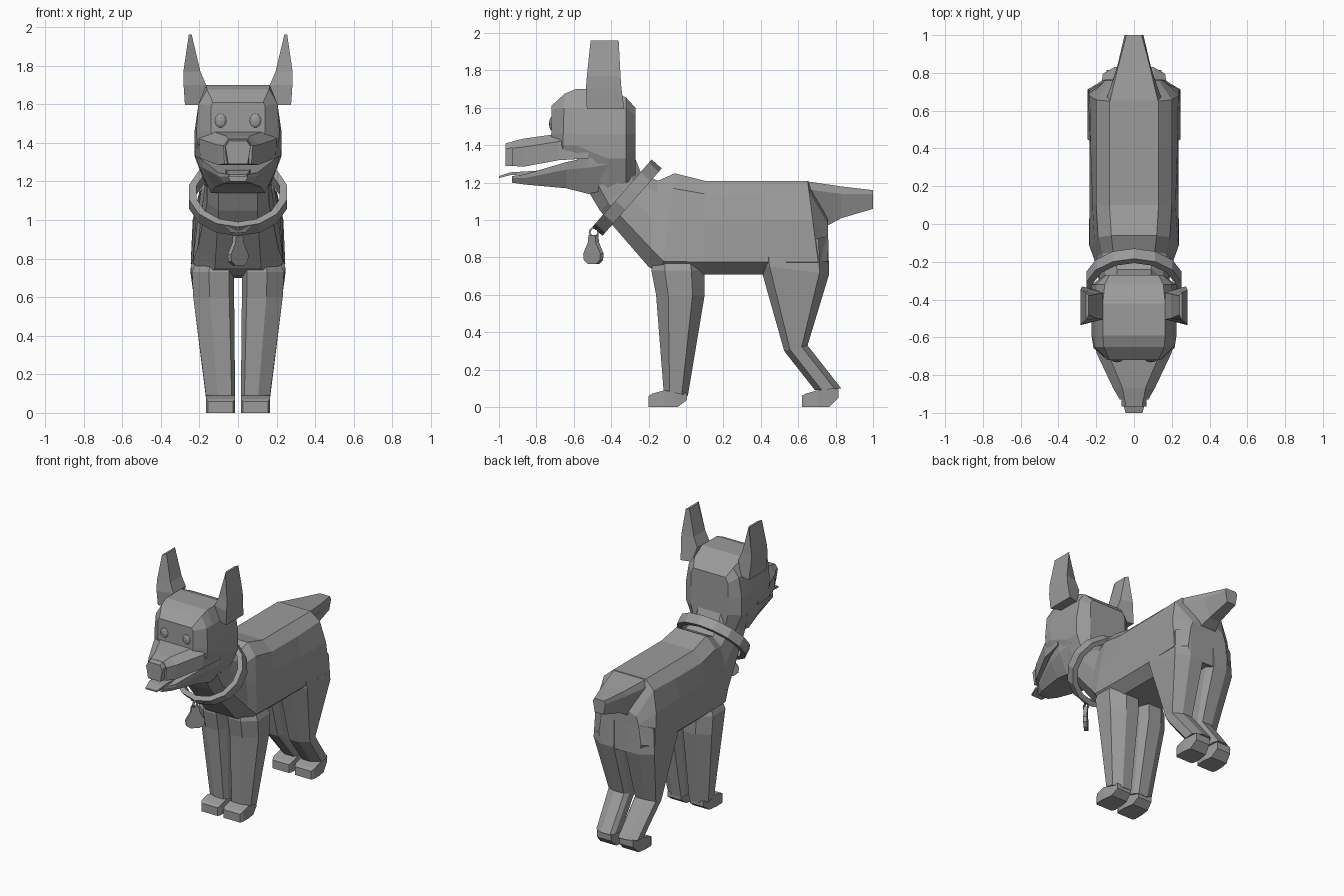
import bpy, bmesh, math
from mathutils import Vector, Matrix

if "Cube" in bpy.data.objects:
    bpy.data.objects.remove(bpy.data.objects["Cube"])

grey = bpy.data.materials.new("plain grey")
grey.diffuse_color = (0.33, 0.33, 0.33, 1)
grey.use_nodes = True
grey.node_tree.nodes["Principled BSDF"].inputs["Base Color"].default_value = grey.diffuse_color


def finish(name, bm):
    bmesh.ops.recalc_face_normals(bm, faces=bm.faces)
    me = bpy.data.meshes.new(name)
    bm.to_mesh(me)
    bm.free()
    me.materials.append(grey)
    ob = bpy.data.objects.new(name, me)
    bpy.context.collection.objects.link(ob)
    return ob


def loft(name, rings, closed=False, mirror=False):
    """Skin a list of equal-length rings of points."""
    bm = bmesh.new()
    vs = [[bm.verts.new(p) for p in r] for r in rings]
    n = len(vs[0])
    pairs = list(zip(vs, vs[1:])) + ([(vs[-1], vs[0])] if closed else [])
    for a, b in pairs:
        for i in range(n):
            j = (i + 1) % n
            bm.faces.new((a[i], a[j], b[j], b[i]))
    if not closed:
        bm.faces.new(vs[0])
        bm.faces.new(vs[-1])
    ob = finish(name, bm)
    if mirror:
        m = ob.modifiers.new("mirror", "MIRROR")
        m.use_mirror_merge = False
    return ob


def section(y_top, y_bot, half):
    """Symmetric ring from half profile (x, z), top to bottom, leaning in y."""
    zt, zb = half[0][1], half[-1][1]
    pts = [(x, y_bot + (y_top - y_bot) * (z - zb) / (zt - zb), z) for x, z in half]
    return pts + [(-x, y, z) for x, y, z in reversed(pts)]


def limb_ring(yf, zf, yb, zb, x0, x1, cy=0.25, cx=0.4):
    """Chamfered ring between a front and a back point; bigger chamfer outside."""
    w = x1 - x0
    xo, xi = x1 - cx * w, x0 + 0.12 * w
    uv = [(xi, 0), (xo, 0), (x1, cy), (x1, 1 - cy), (xo, 1), (xi, 1), (x0, 1 - cy), (x0, cy)]
    return [(x, yf + (yb - yf) * t, zf + (zb - zf) * t) for x, t in uv]


# torso and neck
loft("body", [
    section(.76, .76, [(.08, 1.0), (.13, .98), (.15, .92), (.17, .78), (.14, .70)]),
    section(.65, .715, [(.13, 1.21), (.2, 1.15), (.235, 1.0), (.245, .775), (.16, .71)]),
    section(.4, .4, [(.13, 1.21), (.2, 1.14), (.23, 1.0), (.235, .775), (.16, .71)]),
    section(.1, .1, [(.13, 1.21), (.2, 1.14), (.22, 1.0), (.235, .775), (.16, .71)]),
    section(-.06, -.13, [(.12, 1.25), (.19, 1.17), (.21, 1.0), (.235, .78), (.16, .71)]),
    section(-.15, -.2, [(.11, 1.21), (.17, 1.15), (.195, 1.0), (.21, .85), (.12, .75)]),
    section(-.24, -.46, [(.09, 1.25), (.15, 1.21), (.175, 1.16), (.16, 1.09), (.1, 1.05)]),
    section(-.3, -.52, [(.09, 1.4), (.15, 1.34), (.17, 1.27), (.16, 1.2), (.1, 1.15)]),
])

# tail
loft("tail", [
    section(.62, .7, [(.13, 1.208), (.15, 1.15), (.09, .97)]),
    section(.66, .765, [(.125, 1.205), (.14, 1.16), (.06, .975)]),
    section(.83, .83, [(.085, 1.18), (.09, 1.14), (.045, 1.01)]),
    section(1.0, 1.0, [(.04, 1.16), (.05, 1.14), (.035, 1.06)]),
])

# legs
loft("front_leg", [
    limb_ring(-.17, .82, .08, .82, .03, .205),
    limb_ring(-.185, .73, .1, .73, .02, .238),
    limb_ring(-.16, .6, .1, .6, .02, .232),
    limb_ring(-.12, .09, .01, .06, .015, .165),
], mirror=True)
loft("hind_leg", [
    limb_ring(.39, .79, .76, .92, .02, .235, .14),
    limb_ring(.395, .76, .765, .71, .02, .245, .14),
    limb_ring(.525, .3, .65, .33, .025, .19),
    limb_ring(.69, .09, .83, .1, .015, .165),
], mirror=True)


def paw(name, y0, top_back, heel):
    """Paw lofted from toe to heel."""
    def ring(y, z0, z1, inset=0.0):
        a, b = .015 + inset, .165 - inset
        return [(a, y, z0), (b, y, z0), (b, y, z1), (a, y, z1)]
    loft(name, [ring(y0, 0, .06, .01), ring(y0 + .02, 0, .072), ring(y0 + .085, 0, .09),
                ring(heel, 0, top_back, .01), ring(heel + .05, top_back * .5, top_back, .02)], mirror=True)


paw("front_paw", -.2, .075, -.045)
paw("hind_paw", .62, .1, .765)

# skull
loft("head", [
    section(-.27, -.27, [(.13, 1.6), (.15, 1.56), (.15, 1.46), (.15, 1.33), (.12, 1.22)]),
    section(-.32, -.32, [(.155, 1.655), (.2, 1.6), (.225, 1.46), (.225, 1.33), (.17, 1.2)]),
    section(-.42, -.42, [(.165, 1.7), (.205, 1.6), (.225, 1.46), (.225, 1.33), (.165, 1.17)]),
    section(-.59, -.59, [(.165, 1.7), (.205, 1.6), (.225, 1.46), (.225, 1.4), (.2, 1.33)]),
    section(-.65, -.66, [(.16, 1.675), (.205, 1.6), (.215, 1.46), (.21, 1.4), (.18, 1.33)]),
    section(-.72, -.72, [(.13, 1.61), (.14, 1.59), (.14, 1.46), (.13, 1.42), (.12, 1.35)]),
])

# upper and lower jaw, nose, tongue
loft("muzzle", [
    section(-.52, -.52, [(.14, 1.47), (.222, 1.45), (.222, 1.33)]),
    section(-.68, -.68, [(.14, 1.462), (.2, 1.42), (.195, 1.32)]),
    section(-.87, -.87, [(.06, 1.435), (.11, 1.39), (.105, 1.285)]),
    section(-.93, -.93, [(.05, 1.42), (.075, 1.385), (.07, 1.29)]),
])
loft("nose", [
    section(-.88, -.88, [(.05, 1.43), (.07, 1.4), (.065, 1.29)]),
    section(-.965, -.965, [(.045, 1.41), (.065, 1.38), (.05, 1.29)]),
])
loft("lower_jaw", [
    section(-.4, -.4, [(.21, 1.34), (.215, 1.3), (.15, 1.17)]),
    section(-.52, -.52, [(.215, 1.335), (.205, 1.28), (.14, 1.14)]),
    section(-.64, -.64, [(.185, 1.31), (.18, 1.27), (.12, 1.17)]),
    section(-.86, -.86, [(.1, 1.245), (.1, 1.225), (.07, 1.19)]),
    section(-.93, -.93, [(.05, 1.235), (.05, 1.225), (.04, 1.2)]),
])
loft("tongue", [
    section(-.7, -.7, [(.07, 1.27), (.07, 1.255)]),
    section(-.94, -.94, [(.06, 1.255), (.06, 1.24)]),
    section(-1.0, -1.0, [(.045, 1.235), (.045, 1.225)]),
])


# ears, pinched toward the tip
def ear_ring(z, x0, x1, y0, y1):
    return [(x0, y0 + .03, z), (x1, y0, z), (x1, y1, z), (x0, y1 - .02, z)]


loft("ear", [
    ear_ring(1.595, .2, .275, -.53, -.33),
    ear_ring(1.7, .165, .282, -.535, -.345),
    ear_ring(1.77, .195, .283, -.53, -.35),
    ear_ring(1.96, .24, .255, -.51, -.36),
], mirror=True)

# eyes
for side, label in ((-1, "right_eye"), (1, "left_eye")):
    bm = bmesh.new()
    bmesh.ops.create_uvsphere(bm, u_segments=10, v_segments=6, radius=.035,
                              matrix=Matrix.Translation((side * .09, -.715, 1.515)) @ Matrix.Diagonal((.9, .5, 1.1, 1)))
    finish(label, bm)

# collar: tilted band
axis = Vector((0, -.75, .66))
down = Vector((0, -.66, -.75))
mid = Vector((0, -.315, 1.12))
rings = []
for i in range(14):
    a = 2 * math.pi * (i + .5) / 14
    d = Vector((math.cos(a) * 1.08, 0, 0)) + down * math.sin(a)
    rings.append([mid + d * r + axis * h for r, h in ((.205, -.036), (.24, -.036), (.24, .036), (.205, .036))])
loft("collar", rings, closed=True)


def disc_plate(name, outline, centre, thick):
    """Vertical plate facing diagonally forward to +x."""
    u = Vector((1, 1, 0)).normalized()
    n = Vector((1, -1, 0)).normalized() * thick / 2
    pts = [Vector(centre) + u * a + Vector((0, 0, b)) for a, b in outline]
    loft(name, [[p - n for p in pts], [p + n for p in pts]])


# tag, hanging link and clasp
half = [(.025, .07), (.03, .03), (.065, -.03), (.06, -.065), (.03, -.085)]
disc_plate("tag", half + [(-x, z) for x, z in reversed(half)], (0, -.495, .85), .025)
link = []
for i in range(10):
    a = 2 * math.pi * i / 10
    d = Vector((0, math.cos(a), math.sin(a)))
    c = Vector((0, -.492, .935))
    link.append([c + d * r + Vector((x, 0, 0)) for r, x in ((.018, -.006), (.028, -.006), (.028, .006), (.018, .006))])
loft("tag_link", link, closed=True)
loft("clasp", [
    section(-.47, -.45, [(.07, .975), (.04, .935)]),
    section(-.49, -.47, [(.07, .975), (.04, .935)]),
])
